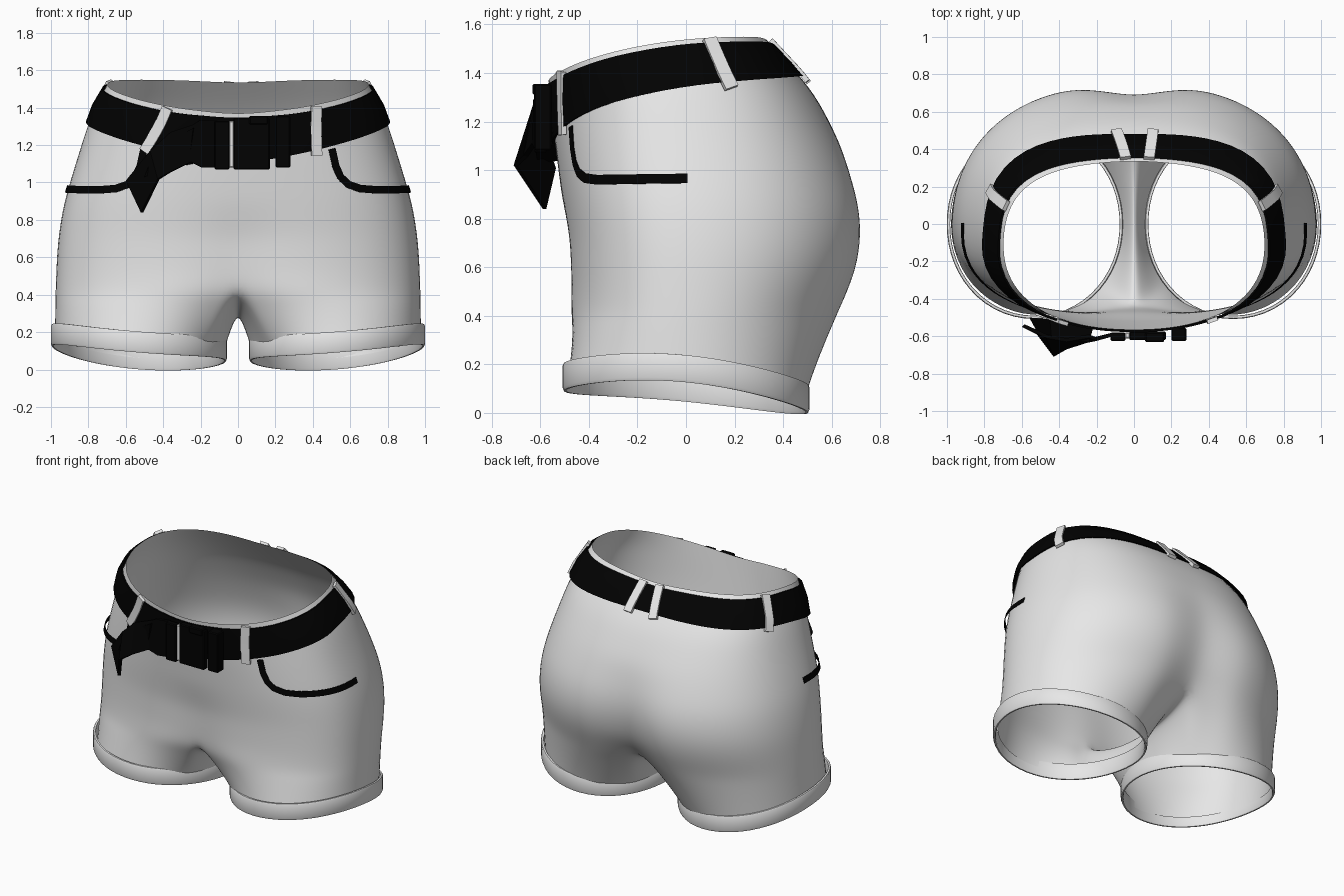
import bpy, bmesh, math
from mathutils import Vector

if "Cube" in bpy.data.objects:
    bpy.data.objects.remove(bpy.data.objects["Cube"])

def material(name, v):
    m = bpy.data.materials.new(name)
    m.diffuse_color = (v, v, v, 1)
    m.use_nodes = True
    m.node_tree.nodes["Principled BSDF"].inputs["Base Color"].default_value = m.diffuse_color
    return m

FABRIC = material("pale fabric", 0.8)
STRAP = material("black strap", 0.0005)

def make(name, verts, faces, mat, angle=40, recalc=True, mirror=False):
    me = bpy.data.meshes.new(name)
    me.from_pydata([tuple(v) for v in verts], [], faces)
    if recalc:
        bm = bmesh.new()
        bm.from_mesh(me)
        bmesh.ops.recalc_face_normals(bm, faces=bm.faces)
        bm.to_mesh(me)
        bm.free()
    me.materials.append(mat)
    ob = bpy.data.objects.new(name, me)
    bpy.context.collection.objects.link(ob)
    bpy.ops.object.select_all(action='DESELECT')
    ob.select_set(True)
    bpy.context.view_layer.objects.active = ob
    if angle:
        bpy.ops.object.shade_smooth_by_angle(angle=math.radians(angle))
    if mirror:
        ob.modifiers.new("Mirror", 'MIRROR')
    return ob

def table(rows, t):
    """Linear interpolation in rows of (key, values...)."""
    if t <= rows[0][0]:
        return rows[0][1:]
    for p, q in zip(rows, rows[1:]):
        if t <= q[0]:
            f = (t - p[0]) / (q[0] - p[0])
            return [a + (b - a) * f for a, b in zip(p[1:], q[1:])]
    return rows[-1][1:]

# Hip cross-sections: z, half width, front y, back y, centre y, cleft, front and back squareness
HIPS = [(.42, .985, -.492, .67, 0, .13, 2.5, 2.3),
        (0.5, .982, -.485, .71, 0, .10, 2.5, 2.3),
        (0.7, .97, -.488, .765, 0, .08, 2.5, 2.35),
        (0.9, .935, -.513, .735, -.02, .05, 2.45, 2.4),
        (1.1, .873, -.538, .65, -.05, .01, 2.3, 2.5),
        (1.3, .81, -.56, .54, -.09, 0, 2.1, 2.7),
        (1.4, .772, -.57, .46, -.10, 0, 2.1, 2.9),
        (1.55, .69, -.575, .32, -.10, 0, 2.1, 2.9)]
# Heights by angle (0 = front, pi = back): waist rim, belt top, belt bottom
Q = math.pi / 4
HEIGHTS = [(0, 1.36, 1.34, 1.09), (Q, 1.405, 1.375, 1.17), (1.1, 1.46, 1.435, 1.24),
           (2 * Q, 1.535, 1.515, 1.335), (2 * Q + .3, 1.55, 1.53, 1.365),
           (3 * Q, 1.55, 1.53, 1.385), (4 * Q, 1.53, 1.515, 1.39)]

def heights(a):
    """Softened waist heights at any angle."""
    rows = []
    for d in (-.24, -.12, 0, .12, .24):
        t = abs((a + d + math.pi) % (2 * math.pi) - math.pi)
        rows.append(table(HEIGHTS, t))
    return [sum(c) / 5 for c in zip(*rows)]

def hip(a, z, off=0.0):
    w, yf, yb, yc, cleft, nf, nb = table(HIPS, z)
    s, c = math.sin(a), -math.cos(a)
    h, n = (yb - yc, nb) if c > 0 else (yc - yf, nf)
    r = (abs(s / (w + off)) ** n + abs(c / (h + off)) ** n) ** (-1 / n)
    x, y = r * s, yc + r * c
    y -= (cleft if c > 0 else -0.6 * max(0, cleft - .05)) * math.exp(-(x / 0.2) ** 2)
    return Vector((x, y, z))

def hem(phi, off=0.0, dz=0.0):
    """Point on the leg opening, phi = 0 outside, pi/2 at the back."""
    c, s = math.cos(phi), math.sin(phi)
    n = 2.05
    r = (abs(c / (.463 + off)) ** n + abs(s / (.50 + off)) ** n) ** (-1 / n)
    z = .066 + .04 * c - .045 * s + .02 * math.cos(2 * phi)
    return Vector((.53 + r * c, r * s, z + dz))

# Shorts: half of the hips, then one leg, mirrored
N, M, ROWS, LEG, FORK = 16, 8, 10, 4, .42
verts, faces = [], []
for k in range(ROWS + 1):
    for i in range(N + 1):
        a = math.pi * i / N
        verts.append(hip(a, FORK + (heights(a)[0] - FORK) * k / ROWS))
for k in range(ROWS):
    for i in range(N):
        p = k * (N + 1) + i
        faces.append((p, p + 1, p + N + 2, p + N + 1))
prev = list(range(N + 1))
front, back = verts[0].y, verts[N].y
for j in range(1, M + 1):
    u = j / (M + 1)
    prev.append(len(verts))
    verts.append(Vector((0, back + (front - back) * u, .29 + .13 * abs(2 * u - 1) ** 2.2)))
top = [verts[i].copy() for i in prev]
for k in range(1, LEG + 1):
    s = k / LEG
    row = []
    for t in top:
        b = hem(math.atan2(t.y, t.x - .53), -.004, .06)
        p = t.lerp(b, s)
        p.x = t.x + (b.x - t.x) * s ** 0.75
        row.append(len(verts))
        verts.append(p)
    for i in range(len(row)):
        j = (i + 1) % len(row)
        faces.append((row[i], row[j], prev[j], prev[i]))
    prev = row
shorts = make("shorts", verts, faces, FABRIC, 180, recalc=False, mirror=True)
sub = shorts.modifiers.new("Smooth", 'SUBSURF')
sub.levels = sub.render_levels = 2

def band(name, point, profile, count, mat, mirror=False):
    """Closed ring: point(angle, profile item) swept all the way round."""
    n = len(profile)
    vs = [point(2 * math.pi * i / count, p) for i in range(count) for p in profile]
    fs = [(i * n + j, i * n + (j + 1) % n,
           (i + 1) % count * n + (j + 1) % n, (i + 1) % count * n + j)
          for i in range(count) for j in range(n)]
    return make(name, vs, fs, mat, 50, mirror=mirror)

# Turned-up cuffs
band("cuff", lambda a, p: hem(a, *p),
     [(-.008, .112), (.004, .112), (.008, .104), (.008, .012), (.003, 0),
      (-.006, 0), (-.01, .012), (-.01, .105)], 56, FABRIC, True)

# Belt: height fraction from bottom to top, offset from the hips
def belt_point(a, p):
    _, hi, lo = heights(a)
    return hip(a, lo + (hi - lo) * p[0], p[1])

band("belt", belt_point, [(0, .003), (0, .013), (.5, .017), (1, .013), (1, .003)], 72, STRAP)

def strip(name, path, width, off, mat, mirror=False, steps=6):
    """Flat tape laid on the hips along (angle, z) points."""
    pts = []
    for p, q in zip(path, path[1:]):
        pts += [(p[0] + (q[0] - p[0]) * i / steps, p[1] + (q[1] - p[1]) * i / steps)
                for i in range(steps)]
    pts.append(path[-1])
    vs, fs = [], []
    for i, (a, z) in enumerate(pts):
        tan = hip(*pts[min(i + 1, len(pts) - 1)]) - hip(*pts[max(i - 1, 0)])
        nor = (hip(a + .02, z) - hip(a - .02, z)).cross(hip(a, z + .02) - hip(a, z - .02))
        nor.normalize()
        side = nor.cross(tan).normalized() * width / 2
        base = hip(a, z)
        vs += [base - side + nor * .001, base - side + nor * off,
               base + side + nor * off, base + side + nor * .001]
    for i in range(len(pts) - 1):
        for j in range(4):
            k = (j + 1) % 4
            fs.append((4 * i + j, 4 * i + k, 4 * i + 4 + k, 4 * i + 4 + j))
    e = len(vs) - 4
    fs += [(0, 1, 2, 3), (e, e + 1, e + 2, e + 3)]
    return make(name, vs, fs, mat, 40, mirror=mirror)

# Pocket trim on both sides
strip("pocket_trim", [(.89, 1.18), (.895, 1.09), (.92, 1.03), (.965, .99), (1.04, .967),
                      (1.15, .96), (1.35, .962), (1.61, .965)], .04, .005, STRAP, True, 4)

# Belt loops: name, angle at top, angle at bottom
PI = math.pi
for name, a0, a1 in [("front_loop_right", .80, .76), ("front_loop_left", -.73, -.88),
                     ("side_loop_right", 1.85, 1.92), ("side_loop_left", -1.85, -1.92),
                     ("back_loop_right", PI - .18, PI - .17),
                     ("back_loop_left", -PI + .10, -PI + .16)]:
    z0 = heights(a0)[0] - .01
    z1 = heights(a1)[2] - .03
    strip(name, [(a0, z0), (a1, z1)], .058, .022, FABRIC)

def box(name, x0, x1, y0, y1, z0, z1, mat):
    vs = [(x, y, z) for x in (x0, x1) for y in (y0, y1) for z in (z0, z1)]
    fs = [(0, 1, 3, 2), (4, 6, 7, 5), (0, 4, 5, 1), (2, 3, 7, 6), (0, 2, 6, 4), (1, 5, 7, 3)]
    ob = make(name, vs, fs, mat, 0)
    b = ob.modifiers.new("Bevel", 'BEVEL')
    b.width, b.segments = .006, 1

# Clasp at the front
box("clasp_left", -.125, -.045, -.625, -.58, 1.07, 1.33, STRAP)
box("clasp_gap", -.05, -.02, -.612, -.58, 1.08, 1.33, FABRIC)
box("clasp_body", -.025, .17, -.62, -.575, 1.07, 1.345, STRAP)
box("clasp_top_ridge", .06, .16, -.632, -.58, 1.31, 1.355, STRAP)
box("clasp_slider", .20, .28, -.625, -.555, 1.08, 1.355, STRAP)

# Folded strap end hanging on the left: upper and lower edge points
edges = [((-.11, -.60, 1.33), (-.11, -.60, 1.08)), ((-.20, -.625, 1.335), (-.19, -.62, 1.08)),
         ((-.24, -.61, 1.31), (-.25, -.635, 1.11)), ((-.36, -.63, 1.27), (-.36, -.67, 1.06)),
         ((-.47, -.61, 1.17), (-.43, -.71, 1.02)), ((-.60, -.55, 1.01), (-.52, -.59, .84))]
tail = make("strap_tail", [p for e in edges for p in e],
            [(2 * i, 2 * i + 1, 2 * i + 3, 2 * i + 2) for i in range(len(edges) - 1)], STRAP, 0)
tail.modifiers.new("Thick", 'SOLIDIFY').thickness = .02

# Knot joining the strap end to the belt
knot = [(-.22, -.562, 1.30), (-.45, -.51, 1.20), (-.56, -.50, 1.04), (-.24, -.54, 1.10),
        (-.24, -.63, 1.29), (-.44, -.62, 1.19), (-.50, -.61, 1.03), (-.26, -.63, 1.12)]
make("strap_knot", knot, [(0, 1, 2, 3), (4, 5, 6, 7), (0, 1, 5, 4), (1, 2, 6, 5),
                          (2, 3, 7, 6), (3, 0, 4, 7)], STRAP, 0)
